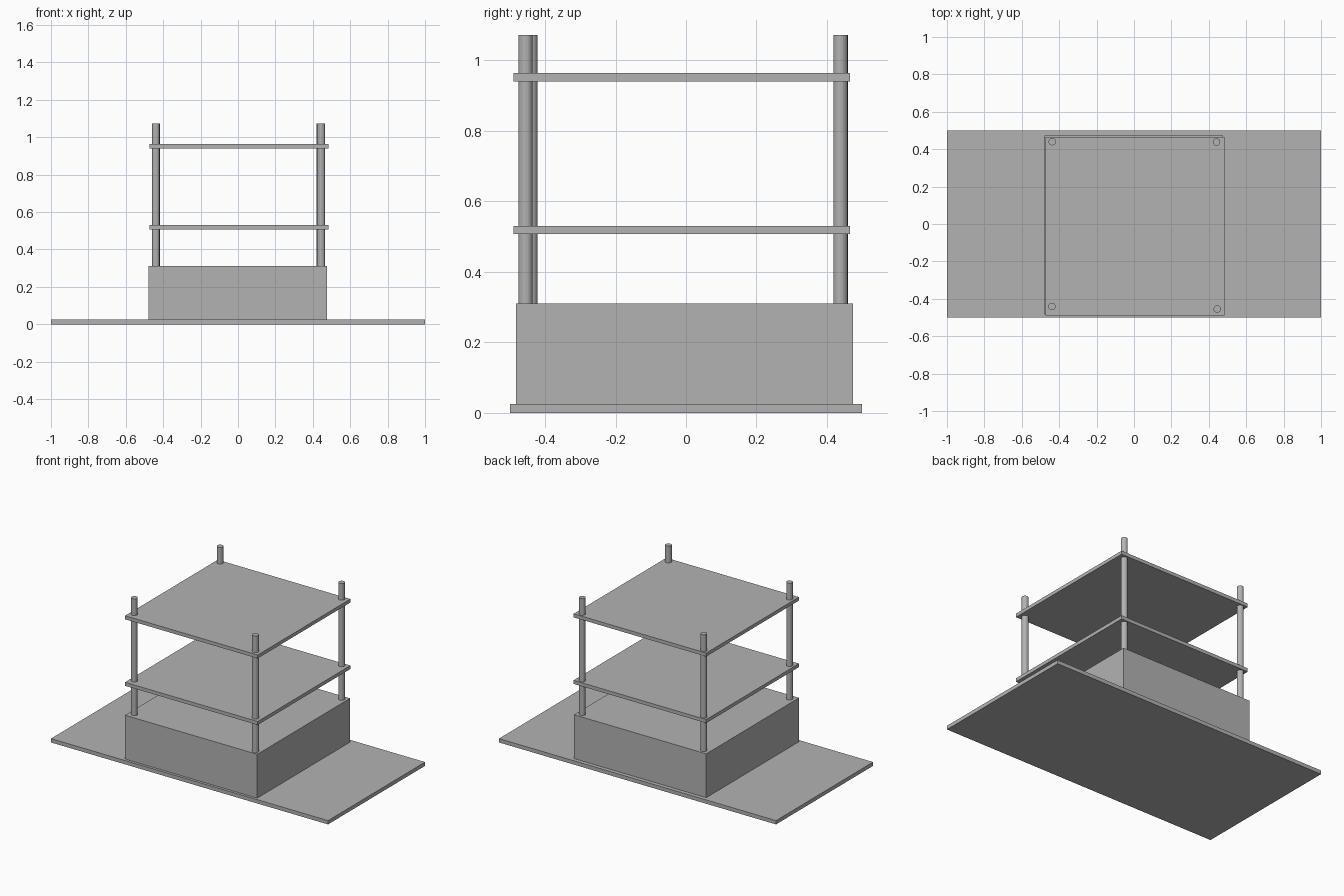
import bpy

cube = bpy.data.objects.get("Cube")
if cube:
    bpy.data.objects.remove(cube, do_unlink=True)

grey = bpy.data.materials.new("plain_grey")
grey.use_nodes = True
colour = (0.45, 0.45, 0.45, 1)
grey.diffuse_color = colour
grey.node_tree.nodes["Principled BSDF"].inputs["Base Color"].default_value = colour


def finish(name):
    obj = bpy.context.object
    obj.name = name
    obj.data.materials.append(grey)
    bpy.ops.object.transform_apply(location=False, rotation=False, scale=True)


def slab(name, x, y, z):
    """Box spanning the given (low, high) ranges."""
    spans = (x, y, z)
    bpy.ops.mesh.primitive_cube_add(size=1, location=[(a + b) / 2 for a, b in spans])
    bpy.context.object.scale = [b - a for a, b in spans]
    finish(name)


def post(name, x, y, bottom=0.31, top=1.073):
    bpy.ops.mesh.primitive_cylinder_add(
        vertices=16, radius=0.02, depth=top - bottom,
        location=(x, y, (bottom + top) / 2))
    finish(name)


# Ground plate and solid plinth
slab("base_plate", (-1, 1), (-0.5, 0.5), (0, 0.025))
slab("plinth", (-0.478, 0.477), (-0.483, 0.474), (0.025, 0.311))

# Two thin shelves
for name, bottom in (("lower_shelf", 0.507), ("upper_shelf", 0.941)):
    slab(name, (-0.472, 0.485), (-0.49, 0.466), (bottom, bottom + 0.023))

# Corner posts
post("front_right_post", -0.439, -0.441)
post("front_left_post", 0.445, -0.455)
post("back_right_post", -0.437, 0.44)
post("back_left_post", 0.441, 0.438)
